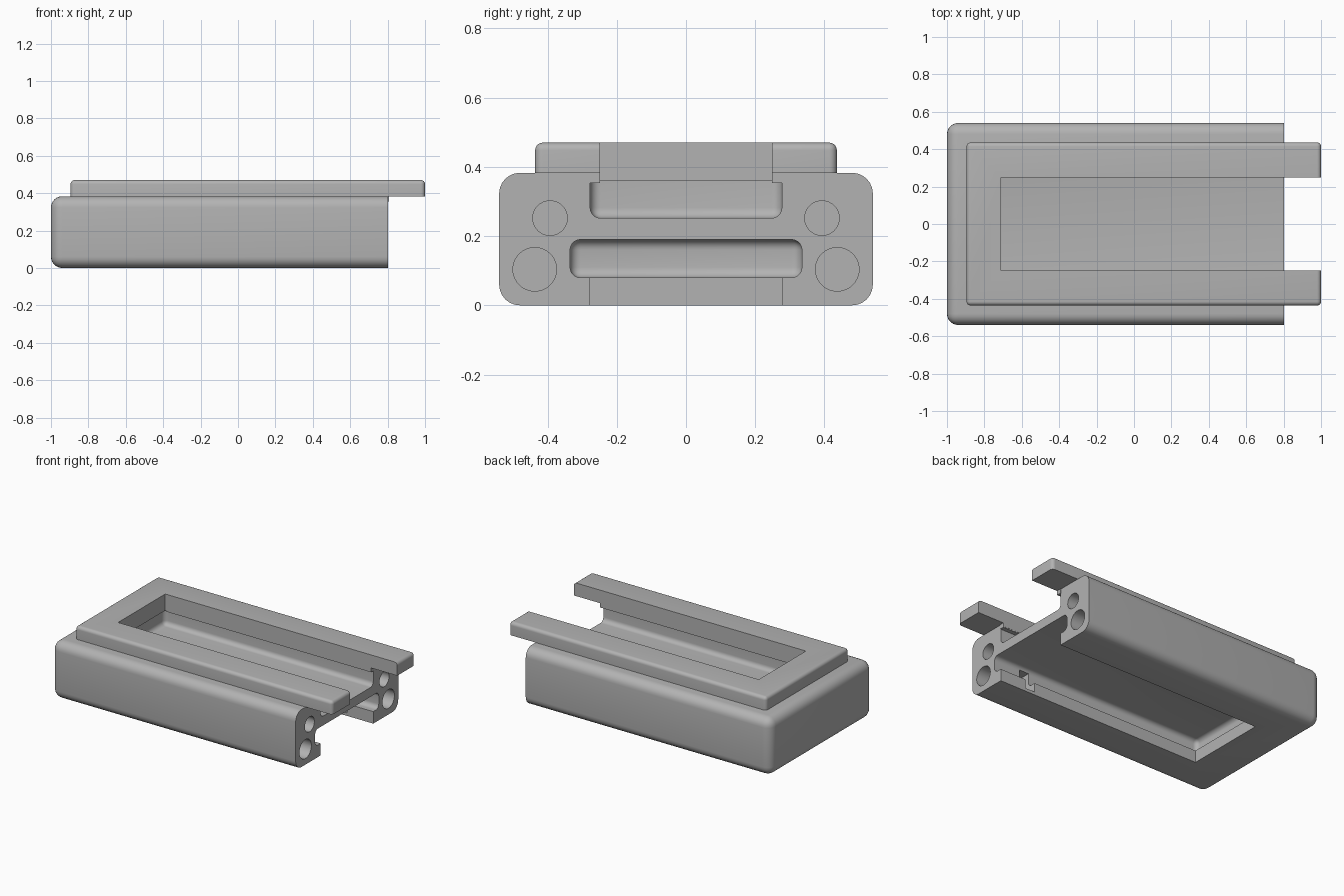
import bpy, bmesh, math
from mathutils import Matrix, Vector

if "Cube" in bpy.data.objects:
    bpy.data.objects.remove(bpy.data.objects["Cube"], do_unlink=True)

grey = bpy.data.materials.new("plain grey")
grey.use_nodes = True
colour = (0.45, 0.45, 0.45, 1)
grey.diffuse_color = colour
grey.node_tree.nodes["Principled BSDF"].inputs["Base Color"].default_value = colour


def finish(bm, name):
    mesh = bpy.data.meshes.new(name)
    bm.to_mesh(mesh)
    bm.free()
    mesh.materials.append(grey)
    ob = bpy.data.objects.new(name, mesh)
    bpy.context.collection.objects.link(ob)
    return ob


def box(name, x, y, z, radius=0, keep=None):
    """Box from ranges; edges lying in the plane keep=(axis, value) stay sharp."""
    bm = bmesh.new()
    bmesh.ops.create_cube(bm, size=1)
    lo, hi = Vector((x[0], y[0], z[0])), Vector((x[1], y[1], z[1]))
    for v in bm.verts:
        v.co = Vector([lo[i] if v.co[i] < 0 else hi[i] for i in range(3)])
    if radius:
        edges = [e for e in bm.edges if not (keep and all(
            abs(v.co[keep[0]] - keep[1]) < 1e-5 for v in e.verts))]
        bmesh.ops.bevel(bm, geom=edges, offset=radius, segments=6,
                        profile=0.5, affect='EDGES', clamp_overlap=True)
    return finish(bm, name)


def bore(name, y, z, radius, x0, x1):
    """Cylinder along x."""
    bm = bmesh.new()
    bmesh.ops.create_cone(bm, cap_ends=True, segments=40, radius1=radius,
                          radius2=radius, depth=x1 - x0,
                          matrix=Matrix.Translation(((x0 + x1) / 2, y, z))
                          @ Matrix.Rotation(math.pi / 2, 4, 'Y'))
    return finish(bm, name)


def cut(ob, cutters):
    bpy.context.view_layer.objects.active = ob
    for c in cutters:
        mod = ob.modifiers.new("cut", 'BOOLEAN')
        mod.operation, mod.solver, mod.object = 'DIFFERENCE', 'EXACT', c
        bpy.ops.object.modifier_apply(modifier=mod.name)
        bpy.data.objects.remove(c, do_unlink=True)


def smooth(ob):
    bpy.ops.object.select_all(action='DESELECT')
    ob.select_set(True)
    bpy.context.view_layer.objects.active = ob
    bpy.ops.object.shade_smooth_by_angle(angle=math.radians(30))


END = 0.803

# Main body, square only at its open end
body = box("body", (-1, END), (-0.54, 0.54), (0, 0.383), 0.06, (0, END))
cutters = [
    # upper channel with its narrower mouth
    box("upper_channel", (-0.735, 1.1), (-0.277, 0.277), (0.252, 0.36), 0.03, (2, 0.36)),
    box("upper_mouth", (-0.71, 1.1), (-0.248, 0.248), (0.32, 0.6)),
    # lower T-shaped channel
    box("lower_channel", (-0.77, 1.1), (-0.335, 0.335), (0.08, 0.19), 0.03),
    box("lower_mouth", (-0.71, 1.1), (-0.277, 0.277), (-0.1, 0.12)),
]
for side in (-1, 1):
    # end bores and the small pocket crossing them
    cutters.append(bore("small_bore", side * 0.393, 0.252, 0.05, 0, 1))
    cutters.append(bore("large_bore", side * 0.437, 0.104, 0.063, 0, 1))
    cutters.append(box("side_pocket", (0.54, 0.61),
                       sorted((side * 0.27, side * 0.46)), (0.02, 0.17)))
cut(body, cutters)
smooth(body)

# Raised U-shaped rim with overhanging arms
rim = box("top_rim", (-0.895, 1), (-0.436, 0.436), (0.383, 0.47), 0.022, (2, 0.383))
cut(rim, [box("rim_opening", (-0.71, 1.1), (-0.248, 0.248), (0.3, 0.6))])
smooth(rim)

# Thin guide strips below the arms
for side, label in ((-1, "right"), (1, "left")):
    box("guide_strip_" + label, (-0.7, END + 0.004),
        sorted((side * 0.249, side * 0.279)), (0.354, 0.384))
